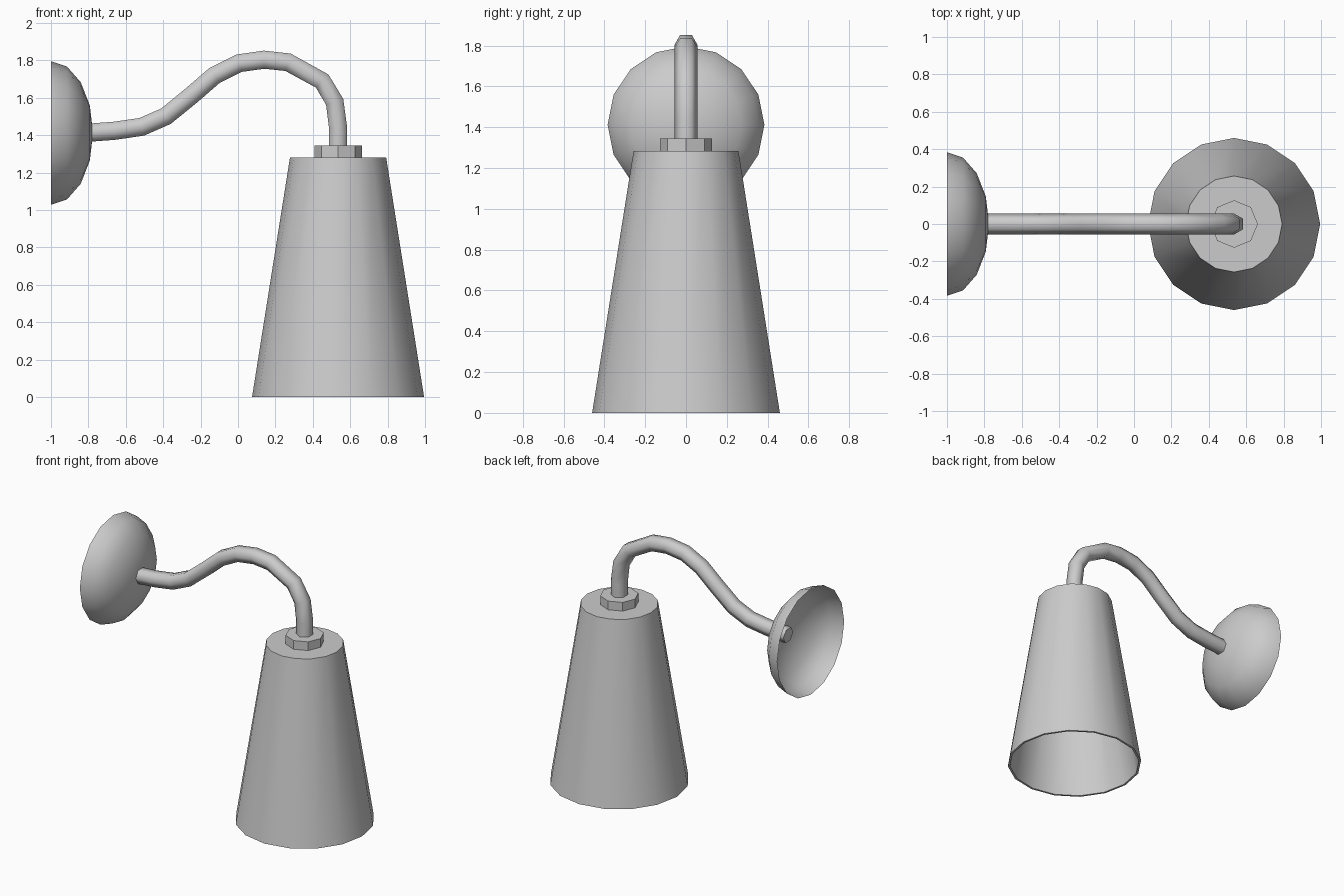
import bpy, bmesh
from math import sin, cos, pi, radians
from mathutils import Vector, Matrix

if "Cube" in bpy.data.objects:
    bpy.data.objects.remove(bpy.data.objects["Cube"])

X_SHADE = 0.535     # vertical axis of the shade
Z_PLATE = 1.412     # horizontal axis of the wall plate


def finish(name, bm, angle):
    bmesh.ops.remove_doubles(bm, verts=bm.verts, dist=1e-5)
    bmesh.ops.recalc_face_normals(bm, faces=bm.faces)
    mesh = bpy.data.meshes.new(name)
    bm.to_mesh(mesh)
    bm.free()
    mesh.shade_smooth()
    mesh.set_sharp_from_angle(angle=radians(angle))
    obj = bpy.data.objects.new(name, mesh)
    bpy.context.collection.objects.link(obj)
    return obj


def bridge_rings(bm, rings):
    n = len(rings[0])
    for a, b in zip(rings, rings[1:]):
        for i in range(n):
            j = (i + 1) % n
            bm.faces.new((a[i], a[j], b[j], b[i]))


def lathe(name, profile, sides, matrix, angle=35, cap_start=False, cap_end=False):
    """Spin (radius, height) points around local z, then place with matrix."""
    bm = bmesh.new()
    rings = [[bm.verts.new((r * cos(2 * pi * i / sides), r * sin(2 * pi * i / sides), h))
              for i in range(sides)] for r, h in profile]
    bridge_rings(bm, rings)
    if cap_start:
        bm.faces.new(rings[0])
    if cap_end:
        bm.faces.new(rings[-1])
    bm.transform(matrix)
    return finish(name, bm, angle)


def tube(name, path, radius, sides, angle):
    """Sweep a regular polygon along a path in the xz plane."""
    pts = [Vector((x, 0, z)) for x, z in path]
    bm = bmesh.new()
    rings = []
    for i, p in enumerate(pts):
        before = (p - pts[i - 1]).normalized() if i > 0 else Vector()
        after = (pts[i + 1] - p).normalized() if i < len(pts) - 1 else Vector()
        t = (before + after).normalized()
        up = Vector((-t.z, 0, t.x))
        rings.append([bm.verts.new(p + radius * (Vector((0, cos(a), 0)) + up * sin(a)))
                      for a in (2 * pi * k / sides for k in range(sides))])
    bridge_rings(bm, rings)
    bm.faces.new(rings[0])
    bm.faces.new(rings[-1])
    return finish(name, bm, angle)


at_shade = Matrix.Translation((X_SHADE, 0, 0))

# Tapered hollow shade, open at the bottom
lathe("shade", [(0.24, 1.265), (0.445, 0.0), (0.46, 0.0), (0.257, 1.282)], 16,
      at_shade, cap_start=True, cap_end=True)

# Octagonal collar on top of the shade
lathe("collar", [(0.127, 1.275), (0.127, 1.345)], 8, at_shade, cap_start=True, cap_end=True)

# Domed wall plate: thin half ellipsoid, open towards the wall
dome = [(0.384 * cos(k * pi / 8), 0.225 * sin(k * pi / 8)) for k in range(4)] + [(0, 0.225)]
bm_matrix = Matrix.Translation((-1, 0, Z_PLATE)) @ Matrix.Rotation(pi / 2, 4, 'Y')
plate = lathe("wall_plate", dome, 16, bm_matrix)

# Swan-neck arm with a hexagonal section
tube("arm", [(-0.82, 1.412), (-0.66, 1.424), (-0.515, 1.445), (-0.385, 1.502),
             (-0.25, 1.612), (-0.125, 1.72), (0.005, 1.785), (0.14, 1.804),
             (0.268, 1.79), (0.45, 1.69), (0.517, 1.578), (0.535, 1.44),
             (0.535, 1.30)], 0.056, 6, 65)
